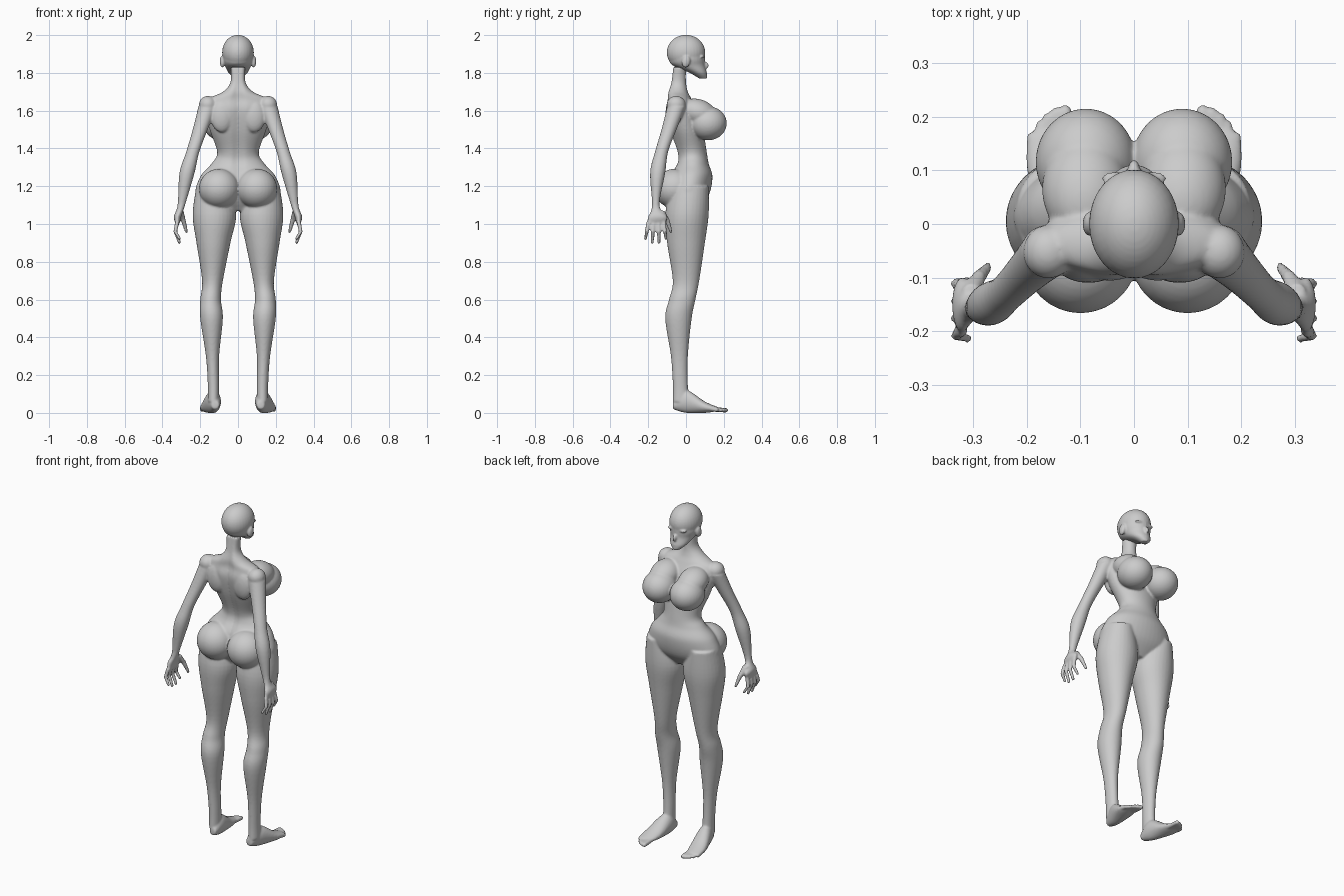
import bpy, bmesh, math
from mathutils import Matrix, Vector

default_cube = bpy.data.objects.get("Cube")
if default_cube:
    bpy.data.objects.remove(default_cube, do_unlink=True)

clay = bpy.data.materials.new("grey_clay")
clay.use_nodes = True
grey = (.6, .6, .6, 1)
clay.diffuse_color = grey
clay.node_tree.nodes["Principled BSDF"].inputs["Base Color"].default_value = grey


def spline(before, start, end, after, t):
    """Catmull-Rom value between start and end."""
    slope_in = (end - before) / 2
    slope_out = (after - start) / 2
    ease = t * t * (3 - 2 * t)
    return (start + ease * (end - start)
            + t * (1 - t) * ((1 - t) * slope_in - t * slope_out))


def smooth_sections(sections, steps=6):
    """Add in-between sections along a smooth path."""
    padded = [sections[0], *sections, sections[-1]]
    result = []
    for group in zip(padded, padded[1:], padded[2:], padded[3:]):
        for step in range(steps):
            result.append([spline(*values, step / steps) for values in zip(*group)])
    result.append(sections[-1])
    return result


def loft(bm, sections, lengthwise=False, side=1, groove=0, sides=32):
    """Skin elliptical rings (x, y, z, radius across, radius deep) into a closed tube."""
    rings = []
    for x, y, z, across, deep in smooth_sections(sections):
        ring = []
        for index in range(sides):
            angle = math.tau * index / sides
            u, v = across * math.cos(angle), deep * math.sin(angle)
            if v < 0:
                v += groove * math.exp(-(u / .025) ** 2)
            corner = (x + u, y, z + v) if lengthwise else (x + u, y + v, z)
            ring.append(bm.verts.new((corner[0] * side, corner[1], corner[2])))
        rings.append(ring)
    for lower, upper in zip(rings, rings[1:]):
        for index in range(sides):
            bm.faces.new((lower[index - 1], lower[index], upper[index], upper[index - 1]))
    bm.faces.new(rings[0])
    bm.faces.new(rings[-1])


def digit(bm, start, tip, thick, thin, side, lengthwise=False):
    """Tapered finger or toe with a rounded tip."""
    loft(bm, [(*start, thick, thick), (*tip, thin, thin)], lengthwise, side, sides=12)
    ball(bm, (side * tip[0], tip[1], tip[2]), (thin, thin, thin))


def ball(bm, centre, radii, tilt=0):
    place = Matrix.Translation(Vector(centre)) @ Matrix.Rotation(tilt, 4, "X")
    bmesh.ops.create_uvsphere(bm, u_segments=32, v_segments=20, radius=1,
                              matrix=place @ Matrix.Diagonal((*radii, 1)))


def from_extents(rows):
    """Rows of z, x min, x max, back y, front y become loft sections."""
    return [((left + right) / 2, (back + front) / 2, z,
             (right - left) / 2, (front - back) / 2)
            for z, left, right, back, front in rows]


def symmetric(rows):
    """Rows of z, half width, back y, front y become loft sections."""
    return from_extents([(z, -half, half, back, front) for z, half, back, front in rows])


def finish(bm, name, voxel, rounds):
    """Fuse the overlapping shapes into one smooth skin."""
    bmesh.ops.recalc_face_normals(bm, faces=bm.faces)
    mesh = bpy.data.meshes.new(name)
    bm.to_mesh(mesh)
    bm.free()
    mesh.materials.append(clay)
    mesh.shade_smooth()
    obj = bpy.data.objects.new(name, mesh)
    bpy.context.collection.objects.link(obj)
    fuse = obj.modifiers.new("fuse", "REMESH")
    fuse.mode = "VOXEL"
    fuse.voxel_size = voxel
    fuse.use_smooth_shade = True
    relax = obj.modifiers.new("relax", "SMOOTH")
    relax.factor = .5
    relax.iterations = rounds


# Torso and neck: z, half width, back y, front y
torso = symmetric([
    (1.83, .04, -.08, 0), (1.75, .04, -.09, 0), (1.7, .08, -.1, .01),
    (1.66, .16, -.1, .03), (1.6, .17, -.11, .06), (1.5, .15, -.09, .09),
    (1.38, .11, -.05, .11), (1.32, .14, -.05, .12), (1.25, .2, -.09, .14),
    (1.15, .22, -.1, .12), (1.07, .1, -.05, .06)])

# Leg: z, inner x, outer x, back y, front y
leg = from_extents([
    (1.2, .05, .22, -.08, .12), (1.05, .01, .24, -.11, .12), (.9, .04, .22, -.1, .1),
    (.7, .08, .19, -.07, .07), (.6, .09, .2, -.09, .05), (.5, .08, .2, -.11, .03),
    (.3, .1, .17, -.08, .01), (.15, .1, .16, -.07, .01), (.06, .1, .16, -.07, .02)])

# Foot from heel to ball: centre x, y, z, half width, half height
foot = [(.12, -.07, .04, .02, .02), (.13, 0, .06, .04, .06),
        (.15, .1, .03, .05, .03), (.16, .17, .02, .04, .01)]

# Arm and palm: centre x, y, z, radius across, radius deep
arm = [(.16, -.05, 1.62, .05, .05), (.2, -.09, 1.5, .04, .04),
       (.24, -.13, 1.38, .035, .035), (.27, -.15, 1.27, .04, .04),
       (.3, -.16, 1.1, .02, .02), (.32, -.15, 1.04, .02, .05), (.32, -.16, 1, .01, .05)]

body = bmesh.new()
loft(body, torso, groove=.014, sides=48)
for side in (1, -1):
    loft(body, leg, side=side)
    loft(body, foot, True, side)
    loft(body, arm, side=side)
    # Fingers fan out from the palm, the middle two longest
    for finger in range(4):
        spread = finger - 1.5
        root = (.322, -.158 - .027 * spread, 1.01)
        knuckle = (.332, -.16 - .032 * spread, .96)
        tip = (.31, -.16 - .036 * spread, .9 + .01 * spread ** 2)
        digit(body, root, knuckle, .012, .011, side)
        digit(body, knuckle, tip, .011, .009, side)
    digit(body, (.305, -.13, 1.07), (.29, -.1, 1.02), .018, .014, side)
    digit(body, (.29, -.1, 1.02), (.273, -.08, .96), .014, .009, side)
    # Toes shrink and step back from the big toe
    for toe in range(5):
        x = .128 + .016 * toe
        size = .013 - .001 * toe
        digit(body, (x, .13, .02), (x, .21 - .003 * toe ** 2, .014),
              size, size, side, True)
    # Chest, seat, shoulder and shoulder blade masses
    ball(body, (side * .09, .116, 1.533), (.094, .1, .09))
    ball(body, (side * .092, .066, 1.59), (.08, .1, .07), -.35)
    ball(body, (side * .1, -.06, 1.187), (.107, .107, .105))
    ball(body, (side * .16, -.052, 1.632), (.047, .05, .046))
    ball(body, (side * .085, -.075, 1.57), (.06, .035, .085))
finish(body, "body", .006, 5)

# Face and jaw: z, half width, back y, front y
face = symmetric([(1.77, .02, .07, .11), (1.8, .05, .02, .11), (1.84, .07, -.07, .1),
                  (1.87, .08, -.09, .1), (1.91, .08, -.1, .1)])
head = bmesh.new()
loft(head, face)
ball(head, (0, 0, 1.908), (.084, .102, .093))
# Nose, lips, ears and brows
ball(head, (0, .102, 1.84), (.011, .018, .02), .3)
ball(head, (0, .1, 1.8), (.02, .011, .009))
for side in (1, -1):
    ball(head, (side * .083, 0, 1.86), (.013, .022, .032), -.2)
    ball(head, (side * .035, .086, 1.885), (.026, .012, .008))
finish(head, "head", .005, 3)
